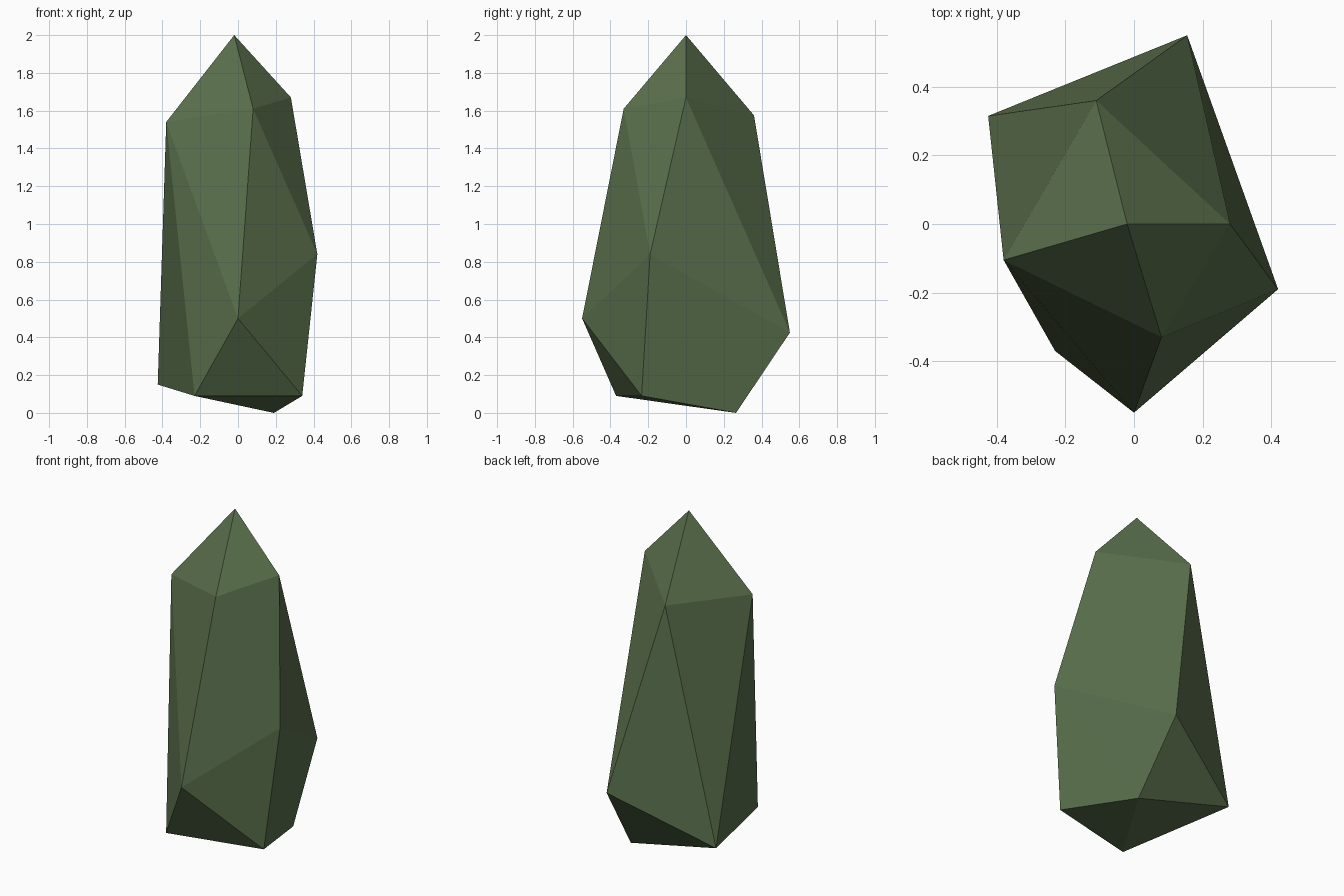
import bpy
import bmesh

if "Cube" in bpy.data.objects:
    bpy.data.objects.remove(bpy.data.objects["Cube"])

# Corners of the faceted rock, from the tip down to the base
CORNERS = [
    (-0.02, 0.0, 2.0),                                   # tip
    (-0.38, -0.105, 1.54), (0.08, -0.33, 1.61),          # shoulder ring
    (0.28, 0.0, 1.67), (-0.11, 0.36, 1.575),
    (0.42, -0.19, 0.84), (0.0, -0.55, 0.50),             # widest points
    (0.155, 0.55, 0.425),
    (-0.425, 0.315, 0.15), (-0.23, -0.37, 0.09),         # base
    (0.34, -0.235, 0.09), (0.19, 0.265, 0.0),
]

# Rock: flat facets stretched over the corners
bm = bmesh.new()
for corner in CORNERS:
    bm.verts.new(corner)
bmesh.ops.convex_hull(bm, input=bm.verts[:])
bmesh.ops.recalc_face_normals(bm, faces=bm.faces[:])
for face in bm.faces:
    face.smooth = False

mesh = bpy.data.meshes.new("rock")
bm.to_mesh(mesh)
bm.free()

# Moss green stone
green = bpy.data.materials.new("moss_green")
green.diffuse_color = (0.102, 0.160, 0.072, 1.0)
green.use_nodes = True
green.node_tree.nodes["Principled BSDF"].inputs["Base Color"].default_value = green.diffuse_color
mesh.materials.append(green)

rock = bpy.data.objects.new("rock", mesh)
bpy.context.collection.objects.link(rock)
